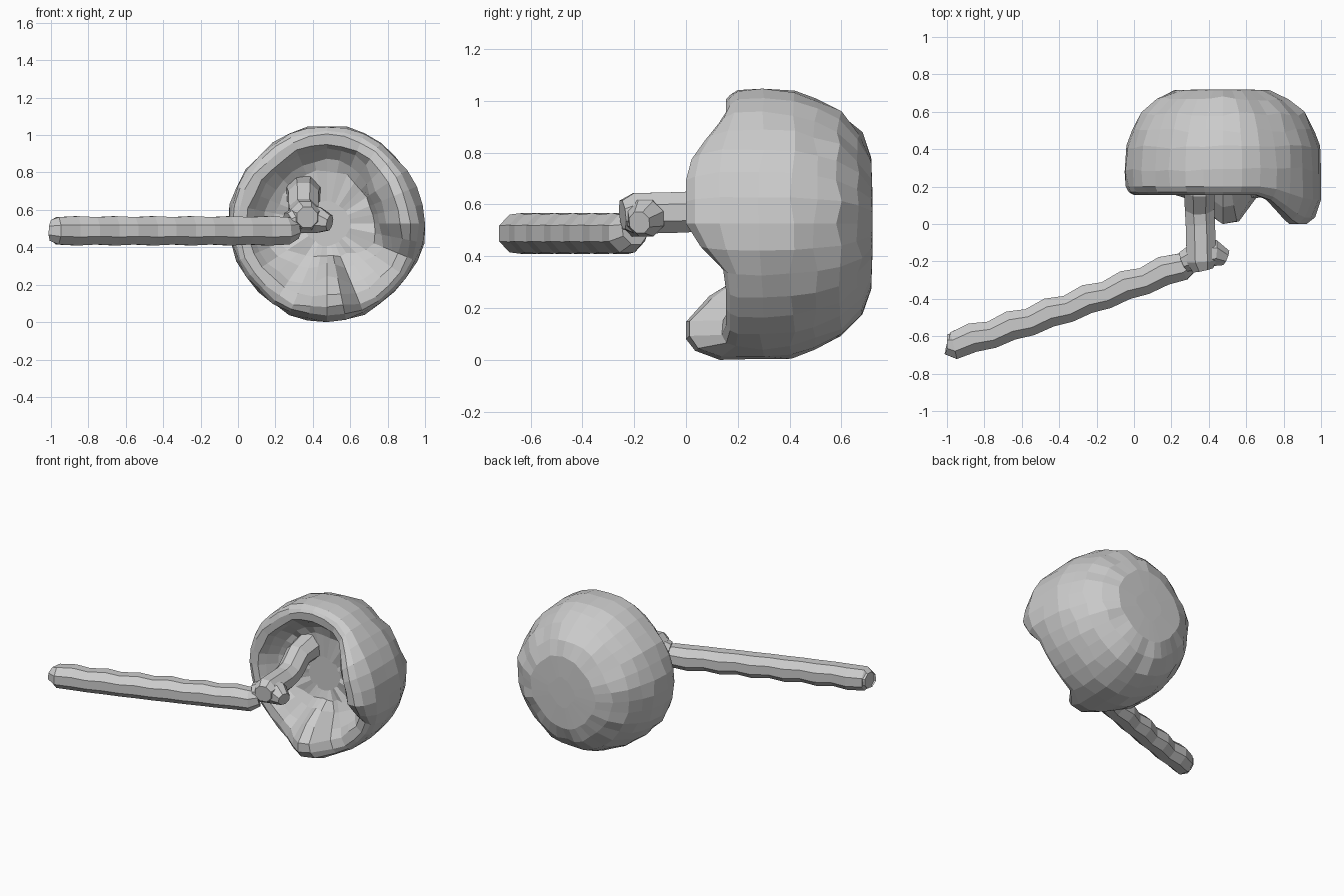
import bpy, bmesh, math, random
from mathutils import Vector

if "Cube" in bpy.data.objects:
    bpy.data.objects.remove(bpy.data.objects["Cube"])

random.seed(4)


def make_object(name, bm):
    bmesh.ops.recalc_face_normals(bm, faces=bm.faces)
    mesh = bpy.data.meshes.new(name)
    bm.to_mesh(mesh)
    bm.free()
    obj = bpy.data.objects.new(name, mesh)
    bpy.context.collection.objects.link(obj)
    return obj


def skin(bm, rings):
    for a, b in zip(rings, rings[1:]):
        n = len(a)
        for i in range(n):
            j = (i + 1) % n
            bm.faces.new((a[i], a[j], b[j], b[i]))
    bm.faces.new(rings[0])
    bm.faces.new(rings[-1])


def ramp(x, points):
    if x <= points[0][0] or x >= points[-1][0]:
        return 0.0
    for (x0, v0), (x1, v1) in zip(points, points[1:]):
        if x <= x1:
            return v0 + (v1 - v0) * (x - x0) / (x1 - x0)


# Hollow bowl: lathe around y, with two lobes pulled forward from the rim
CX, CZ, SEG = 0.475, 0.526, 32
SIDE_LOBE = [(-24, 0), (-4, 1), (29, 1), (48, .45), (62, 0)]
LOW_LOBE = [(-116, 0), (-97, .8), (-90, 1), (-80, 1), (-66, 0)]
LOW_SLOPE = [(-160, 0), (-115, 1), (-60, 1), (-20, 0)]
# y, radius, forward pull, inward pull at lobes, inward pull along the bottom
PROFILE = [(.72, .10, 0, 0, 0), (.715, .25, 0, 0, 0), (.67, .35, 0, 0, 0),
           (.59, .435, 0, 0, 0), (.50, .48, 0, 0, 0), (.41, .51, 0, 0, 0),
           (.29, .522, 0, 0, 0), (.20, .515, .07, 0, 0), (.17, .495, .135, .015, 0),
           (.155, .47, .155, .03, 0), (.16, .42, .16, .03, .01),
           (.20, .39, .11, .08, .03), (.26, .335, .06, .06, .07),
           (.285, .28, .0, .03, .09), (.295, .12, 0, 0, 0)]
bm = bmesh.new()
rings = []
for y, r, pull, inward, low in PROFILE:
    ring = []
    for i in range(SEG):
        deg = -180 + 360 * i / SEG
        a = math.radians(deg)
        lobe = ramp(deg, SIDE_LOBE) + ramp(deg, LOW_LOBE)
        rr = r - inward * lobe - low * ramp(deg, LOW_SLOPE)
        # slightly squared outline: flats on the four sides
        rr += .006 * math.cos(4 * a) + random.uniform(-.007, .007)
        yy = y - pull * lobe
        if .2 < y < .7:
            yy += random.uniform(-.012, .012)
        x = max(-.05, min(1.0, CX + rr * math.cos(a)))
        z = max(0, min(1.047, CZ + rr * math.sin(a)))
        ring.append(bm.verts.new((x, yy, z)))
    rings.append(ring)
skin(bm, rings)
make_object("hollow_bowl", bm)


# Faceted rods swept along a path of (x, y, z, radius)
def rod(name, path, sides=8):
    bm = bmesh.new()
    pts = [Vector(p[:3]) for p in path]
    rings = []
    for i, p in enumerate(pts):
        d = (pts[min(i + 1, len(pts) - 1)] - pts[max(i - 1, 0)]).normalized()
        u = d.cross(Vector((0, 0, 1))).normalized()
        v = u.cross(d)
        ring = []
        for k in range(sides):
            a = 2 * math.pi * (k + .5) / sides
            ring.append(bm.verts.new(p + path[i][3] * (u * math.cos(a) + v * math.sin(a))))
        rings.append(ring)
    skin(bm, rings)
    return make_object(name, bm)


# Long arm with a slight ripple
N = 12
arm = [(-1.0, -.64, .49, .055)]
for i in range(N + 1):
    t = i / N
    wob = .008 if i % 2 else -.008
    arm.append((-.965 + 1.225 * t, -.643 + .423 * t ** 1.1 + wob, .488, .082 + wob * .35))
arm[0] = (-.998, -.642, .49, .06)
arm.append((.30, -.20, .50, .06))
# keep the outer end square to the x axis
arm.insert(0, (-1.0, -.642, .49, .055))
rod("long_arm", arm)

# Stem running from the elbow into the bowl, rising at its inner end
rod("stem", [(.37, -.245, .56, .06), (.36, -.20, .565, .085), (.355, 0, .57, .085),
             (.35, .09, .59, .085), (.35, .18, .67, .088), (.35, .32, .69, .10)])

# Elbow block joining arm and stem
rod("elbow", [(.27, -.20, .53, .06), (.35, -.165, .555, .085),
              (.43, -.155, .545, .075), (.49, -.18, .53, .045)])
